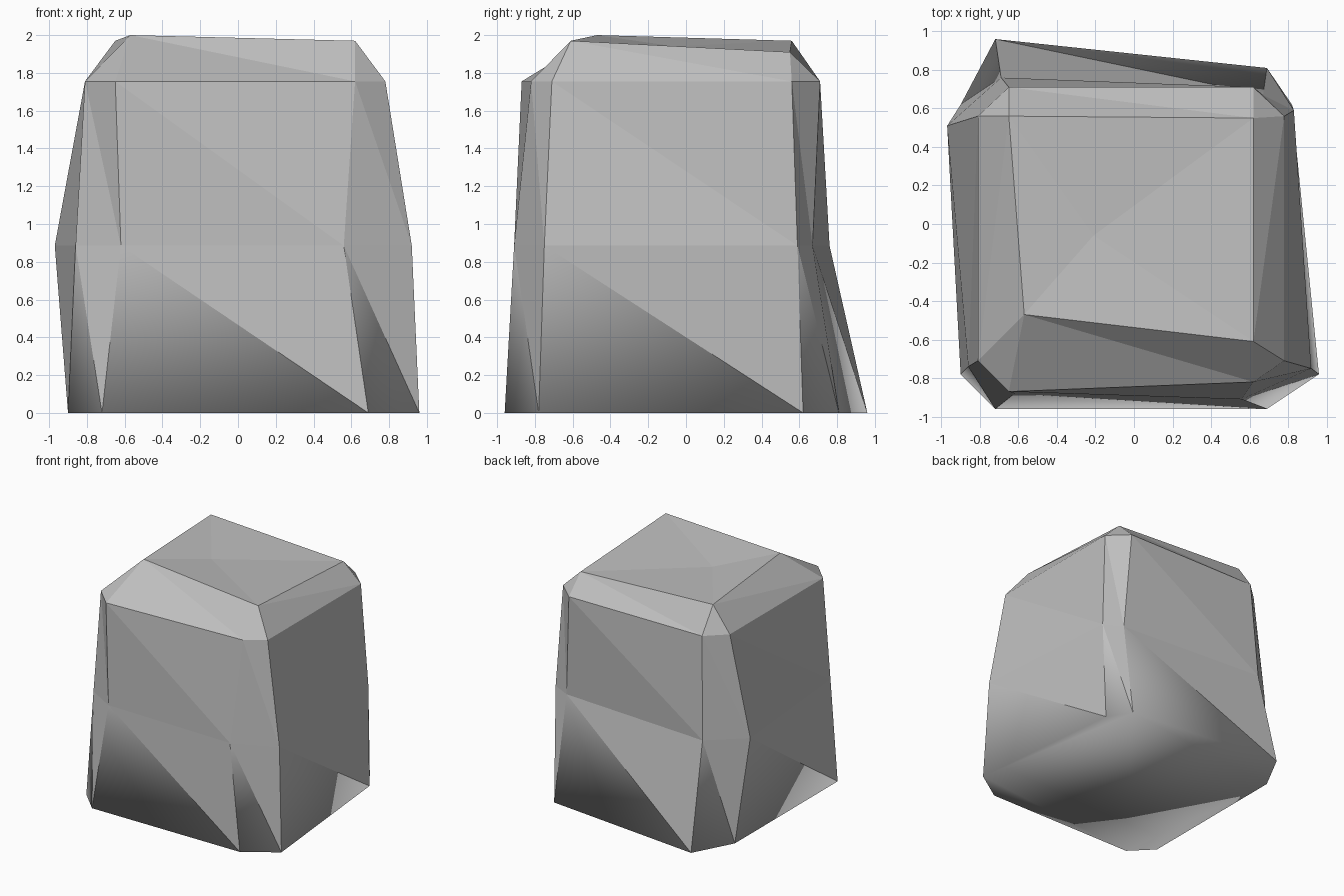
import bpy
import bmesh

default_cube = bpy.data.objects.get("Cube")
if default_cube:
    bpy.data.objects.remove(default_cube, do_unlink=True)


def make_material(name, colour):
    material = bpy.data.materials.new(name)
    material.use_nodes = True
    material.diffuse_color = colour
    shader = material.node_tree.nodes["Principled BSDF"]
    shader.inputs["Base Color"].default_value = colour
    return material


def add_ring(bm, height, outline):
    """One uneven eight-sided cross-section, counter-clockwise from the front."""
    return [bm.verts.new((x, y, height)) for x, y in outline]


def add_triangle(bm, *corners):
    """Skip the collapsed triangles where two side corners share a crown corner."""
    if len(set(corners)) == len(corners):
        bm.faces.new(corners).smooth = True


def bridge(bm, lower, upper):
    """Join two rings with triangles, all diagonals running the same way."""
    count = len(lower)
    for i in range(count):
        j = (i + 1) % count
        add_triangle(bm, lower[i], lower[j], upper[i])
        add_triangle(bm, upper[i], lower[j], upper[j])


# Cross-sections of the boulder
base = [(-.72, -.96), (.69, -.96), (.96, -.78), (.82, .62),
        (.69, .81), (-.72, .96), (-.9, .62), (-.9, -.78)]
waist = [(-.62, -.88), (.56, -.91), (.92, -.75), (.83, .59),
         (.67, .67), (-.69, .76), (-.97, .51), (-.86, -.74)]
shoulder = [(-.65, -.87), (.62, -.82), (.78, -.71), (.78, .56),
            (.62, .71), (-.65, .71), (-.81, .56), (-.81, -.71)]
crown = [(-.57, -.47, 2), (.62, -.61, 1.97), (.62, .55, 1.91), (-.65, .56, 1.97)]

bm = bmesh.new()
rings = [add_ring(bm, height, outline)
         for height, outline in ((0, base), (.885, waist), (1.755, shoulder))]

# Each crown corner serves two neighbouring side corners
front_left, front_right, back_right, back_left = [bm.verts.new(p) for p in crown]
rings.append([front_left, front_right, front_right, back_right,
              back_right, back_left, back_left, front_left])
for lower, upper in zip(rings, rings[1:]):
    bridge(bm, lower, upper)

# Slightly dented top and flat underside
dent = bm.verts.new((-.21, -.06, 1.94))
corners = [front_left, front_right, back_right, back_left]
for i, corner in enumerate(corners):
    add_triangle(bm, corner, corners[(i + 1) % len(corners)], dent)
bm.faces.new(reversed(rings[0])).smooth = True

# Facets stay crisp except along the ground, where shading is soft
ground = set(rings[0])
for edge in bm.edges:
    edge.smooth = all(v in ground for v in edge.verts)
bmesh.ops.recalc_face_normals(bm, faces=bm.faces)

mesh = bpy.data.meshes.new("boulder")
bm.to_mesh(mesh)
bm.free()
mesh.materials.append(make_material("stone grey", (.52, .52, .52, 1)))
boulder = bpy.data.objects.new("boulder", mesh)
bpy.context.collection.objects.link(boulder)
